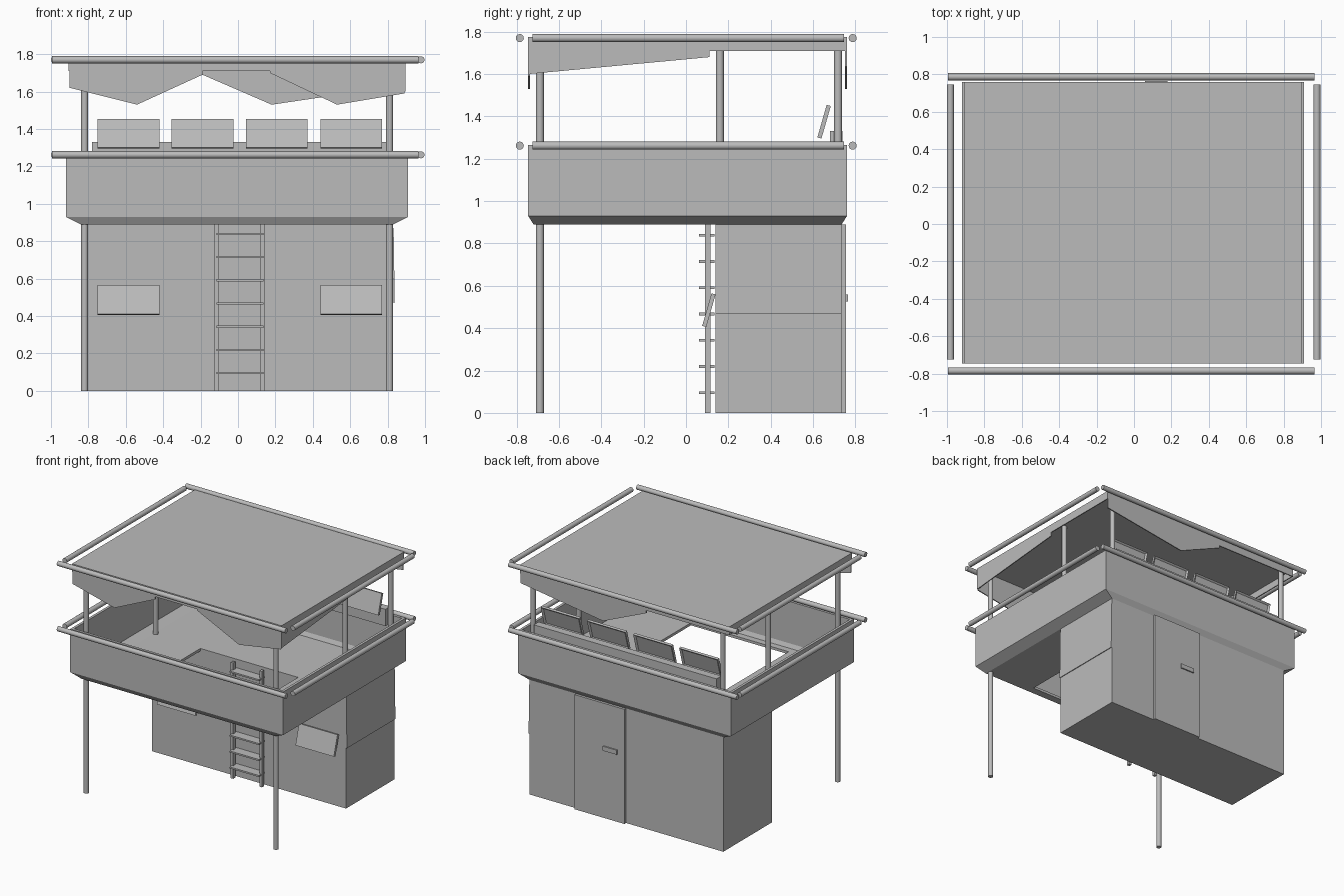
import bpy, bmesh, math
from mathutils import Matrix, Vector

if "Cube" in bpy.data.objects:
    bpy.data.objects.remove(bpy.data.objects["Cube"], do_unlink=True)

grey = bpy.data.materials.new("plain_grey")
grey.use_nodes = True
grey.diffuse_color = (0.5, 0.5, 0.5, 1)
grey.node_tree.nodes["Principled BSDF"].inputs["Base Color"].default_value = (0.5, 0.5, 0.5, 1)


def finish(name, bm):
    bmesh.ops.recalc_face_normals(bm, faces=bm.faces)
    mesh = bpy.data.meshes.new(name)
    bm.to_mesh(mesh)
    bm.free()
    mesh.materials.append(grey)
    obj = bpy.data.objects.new(name, mesh)
    bpy.context.collection.objects.link(obj)
    return obj


def box(name, x, y, z):
    """Box from three (low, high) ranges."""
    bm = bmesh.new()
    size = [r[1] - r[0] for r in (x, y, z)]
    mid = [(r[0] + r[1]) / 2 for r in (x, y, z)]
    bmesh.ops.create_cube(bm, size=1, matrix=Matrix.Translation(mid) @ Matrix.Diagonal((*size, 1)))
    return finish(name, bm)


def tube(name, start, end, radius):
    """Round bar between two points, smooth along its side."""
    a, b = Vector(start), Vector(end)
    turn = (b - a).to_track_quat("Z", "Y").to_matrix().to_4x4()
    bm = bmesh.new()
    bmesh.ops.create_cone(bm, cap_ends=True, segments=16, radius1=radius, radius2=radius,
                          depth=(b - a).length, matrix=Matrix.Translation((a + b) / 2) @ turn)
    for f in bm.faces:
        f.smooth = len(f.verts) == 4
    return finish(name, bm)


def sheet(name, points, offset):
    """Thin plate: an outline of 3D points pushed along an offset."""
    bm = bmesh.new()
    face = bm.faces.new([bm.verts.new(p) for p in points])
    extra = bmesh.ops.extrude_face_region(bm, geom=[face], use_keep_orig=True)["geom"]
    bmesh.ops.translate(bm, vec=offset, verts=[v for v in extra if isinstance(v, bmesh.types.BMVert)])
    return finish(name, bm)


def screen(name, x, y, z):
    """Leaning panel with a framed, recessed back."""
    bm = bmesh.new()
    bmesh.ops.create_cube(bm, size=1, matrix=Matrix.Diagonal((0.33, 0.02, 0.16, 1)))
    back = [f for f in bm.faces if f.normal.y > 0.9]
    bmesh.ops.inset_region(bm, faces=back, thickness=0.02, depth=-0.01)
    bm.transform(Matrix.Translation((x, y, z)) @ Matrix.Rotation(math.radians(-16), 4, "X"))
    return finish(name, bm)


# Cabin with back door, handle and side hatch cover
box("cabin", (-0.835, 0.83), (0.14, 0.735), (0, 0.89))
box("back_door", (0, 0.43), (0.735, 0.755), (0, 0.89))
box("door_handle", (0.06, 0.18), (0.755, 0.765), (0.525, 0.56))
sheet("side_cover", [(0.832, 0.14, 0.87), (0.832, 0.735, 0.87),
                     (0.838, 0.735, 0.47), (0.838, 0.14, 0.47)], (-0.006, 0, 0))

# Deck tray: rectangular rings joined into a closed shell around the ladder opening
rings = [(-0.42, 0.42, -0.66, 0.138, 0.89),
         (-0.84, 0.83, -0.72, 0.735, 0.89),
         (-0.92, 0.91, -0.745, 0.76, 0.93),
         (-0.92, 0.91, -0.745, 0.76, 1.265),
         (-0.90, 0.89, -0.725, 0.74, 1.265),
         (-0.90, 0.89, -0.725, 0.74, 0.94),
         (-0.83, 0.82, -0.71, 0.725, 0.91),
         (-0.42, 0.42, -0.66, 0.138, 0.91)]
bm = bmesh.new()
loops = [[bm.verts.new(p) for p in ((x0, y0, z), (x1, y0, z), (x1, y1, z), (x0, y1, z))]
         for x0, x1, y0, y1, z in rings]
for i, low in enumerate(loops):
    high = loops[(i + 1) % len(loops)]
    for k in range(4):
        n = (k + 1) % 4
        bm.faces.new((low[k], low[n], high[n], high[k]))
finish("deck_tray", bm)

# Posts
for side, x in (("right", -0.82), ("left", 0.81)):
    for place, y, base in (("front", -0.69, 0), ("middle", 0.16, 0.9), ("back", 0.718, 0.9)):
        tube(f"{place}_{side}_post", (x, y, base), (x, y, 1.765), 0.019)

# Rails around the deck and the roof
for level, z in (("deck", 1.262), ("roof", 1.77)):
    for place, y in (("front", -0.785), ("back", 0.787)):
        tube(f"{level}_{place}_rail", (-0.995, y, z), (0.965, y, z), 0.019)
    for side, x in (("right", -0.982), ("left", 0.978)):
        tube(f"{level}_{side}_rail", (x, -0.725, z), (x, 0.745, z), 0.019)

# Roof and its hanging cloth edges
top = 1.765
box("roof", (-0.905, 0.895), (-0.745, 0.76), (top, 1.775))
front = [(-0.9, top), (-0.9, 1.62), (-0.54, 1.53), (-0.19, 1.69), (-0.19, 1.71),
         (0.17, 1.71), (0.17, 1.70), (0.53, 1.53), (0.89, 1.59), (0.89, top)]
back = [(-0.9, top), (-0.9, 1.71), (-0.19, 1.71), (-0.19, 1.69), (0.18, 1.53),
        (0.89, 1.635), (0.89, top)]
left = [(-0.745, top), (-0.745, 1.60), (0.11, 1.68), (0.11, 1.71), (0.76, 1.71), (0.76, top)]
right = [(-0.745, top), (-0.745, 1.71), (0.76, 1.71), (0.76, top)]
sheet("front_valance", [(x, -0.745, z) for x, z in front], (0, 0.008, 0))
sheet("back_valance", [(x, 0.76, z) for x, z in back], (0, -0.008, 0))
sheet("left_valance", [(0.895, y, z) for y, z in left], (-0.008, 0, 0))
sheet("right_valance", [(-0.905, y, z) for y, z in right], (0.008, 0, 0))

# Leaning screens on the deck and on the cabin front, and the shelf behind
columns = (-0.585, -0.19, 0.207, 0.605)
for i, x in enumerate(columns):
    screen(f"deck_screen_{i + 1}", x, 0.652, 1.375)
for x in (columns[0], columns[-1]):
    screen(f"cabin_{'left' if x > 0 else 'right'}_screen", x, 0.108, 0.485)
box("screen_shelf", (-0.78, 0.79), (0.68, 0.74), (1.2, 1.33))

# Ladder
for side, x in (("right", -0.115), ("left", 0.132)):
    box(f"ladder_{side}_rail", (x - 0.011, x + 0.011), (0.09, 0.115), (0, 0.9))
for i in range(7):
    z = 0.095 + i * 0.124
    box(f"ladder_rung_{i + 1}", (-0.115, 0.135), (0.062, 0.135), (z - 0.006, z + 0.006))
